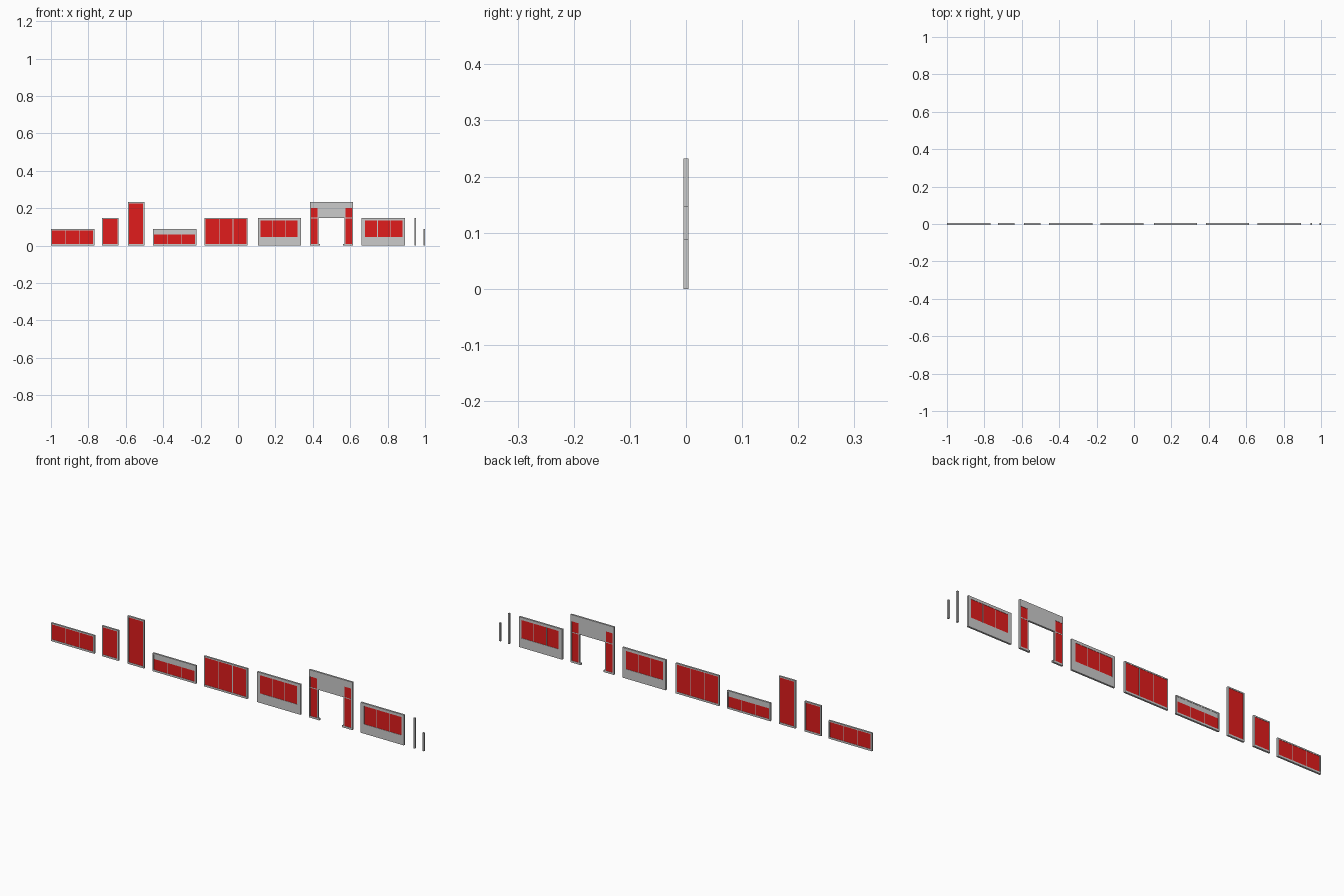
import bpy, bmesh

if "Cube" in bpy.data.objects:
    bpy.data.objects.remove(bpy.data.objects["Cube"])

T = 0.0090   # frame thickness
P = 0.0066   # infill thickness
R = 0.006    # rail width

red = bpy.data.materials.new("red_fabric")
red.diffuse_color = (0.75, 0.012, 0.012, 1)
red.use_nodes = True
red.node_tree.nodes["Principled BSDF"].inputs["Base Color"].default_value = red.diffuse_color


def boxes(name, items, depth, mat=None):
    """One object from several front-facing boxes (x0, x1, z0, z1)."""
    bm = bmesh.new()
    for x0, x1, z0, z1 in items:
        made = bmesh.ops.create_cube(bm, size=1)["verts"]
        bmesh.ops.scale(bm, vec=(x1 - x0, depth, z1 - z0), verts=made)
        bmesh.ops.translate(bm, vec=((x0 + x1) / 2, 0, (z0 + z1) / 2), verts=made)
    me = bpy.data.meshes.new(name)
    bm.to_mesh(me)
    bm.free()
    ob = bpy.data.objects.new(name, me)
    bpy.context.collection.objects.link(ob)
    if mat:
        me.materials.append(mat)
    return ob


def frame(name, x0, x1, z0, z1, l=R, r=R, b=R, t=R):
    """Rectangular frame with given left, right, bottom and top widths."""
    boxes(name, [(x0, x0 + l, z0, z1), (x1 - r, x1, z0, z1),
                 (x0 + l, x1 - r, z0, z0 + b), (x0 + l, x1 - r, z1 - t, z1)], T)


def infill(name, x0, x1, z0, z1, n=1, gap=0.003):
    """Row of n red fabric panels with grey mullions between them."""
    w = (x1 - x0 - gap * (n - 1)) / n
    starts = [x0 + i * (w + gap) for i in range(n)]
    boxes(name + "_fabric", [(s, s + w, z0, z1) for s in starts], P, red)
    if n > 1:
        boxes(name + "_mullions", [(s - gap, s, z0, z1) for s in starts[1:]], P + 0.0006)


LOW, MID, TALL = 0.088, 0.147, 0.232

# fully upholstered partitions: name, x range, height, panel count
for name, x0, x1, h, n in [("low_wide_partition", -1.0, -0.768, LOW, 3),
                           ("mid_narrow_partition", -0.727, -0.639, MID, 1),
                           ("tall_narrow_partition", -0.589, -0.501, TALL, 1),
                           ("mid_wide_partition", -0.18, 0.052, MID, 3)]:
    frame(name + "_frame", x0, x1, 0, h, b=0.009)
    infill(name, x0 + R, x1 - R, 0.009, h - R, n)

# low partition with a grey upper pane
frame("glazed_partition_frame", -0.455, -0.223, 0, LOW, b=0.009)
boxes("glazed_partition_pane", [(-0.449, -0.229, 0.06, LOW - R)], P)
infill("glazed_partition", -0.449, -0.229, 0.009, 0.06, 3)

# partitions with a wide grey surround and a red centre
for name, x0, l, r in [("left_window_partition", 0.106, 0.014, 0.019),
                       ("right_window_partition", 0.661, 0.019, 0.014)]:
    x1 = x0 + 0.232
    frame(name + "_surround", x0, x1, 0, MID, l, r, 0.046, 0.013)
    infill(name, x0 + l, x1 - r, 0.046, MID - 0.013, 3)

# doorway partition: header, posts, red side strips and feet
D0, D1 = 0.384, 0.616
boxes("doorway_header", [(D0, D1, 0.2, TALL), (0.43, 0.57, MID, 0.2)], T)
boxes("doorway_posts", [(D0, D0 + R, 0, 0.2), (0.426, 0.431, 0, 0.2),
                        (0.569, 0.574, 0, 0.2), (D1 - R, D1, 0, 0.2)], T)
boxes("doorway_feet", [(D0 + R, 0.439, 0, 0.009), (0.561, D1 - R, 0, 0.009)], T)
boxes("doorway_cross_rails", [(D0 + R, 0.426, 0.145, 0.149),
                              (0.574, D1 - R, 0.145, 0.149)], P + 0.001)
infill("doorway_left", D0 + R, 0.426, 0.009, 0.2)
infill("doorway_right", 0.574, D1 - R, 0.009, 0.2)

# loose connector posts
boxes("mid_connector_post", [(0.944, 0.952, 0, MID)], T)
boxes("low_connector_post", [(0.992, 1.0, 0, LOW)], T)
